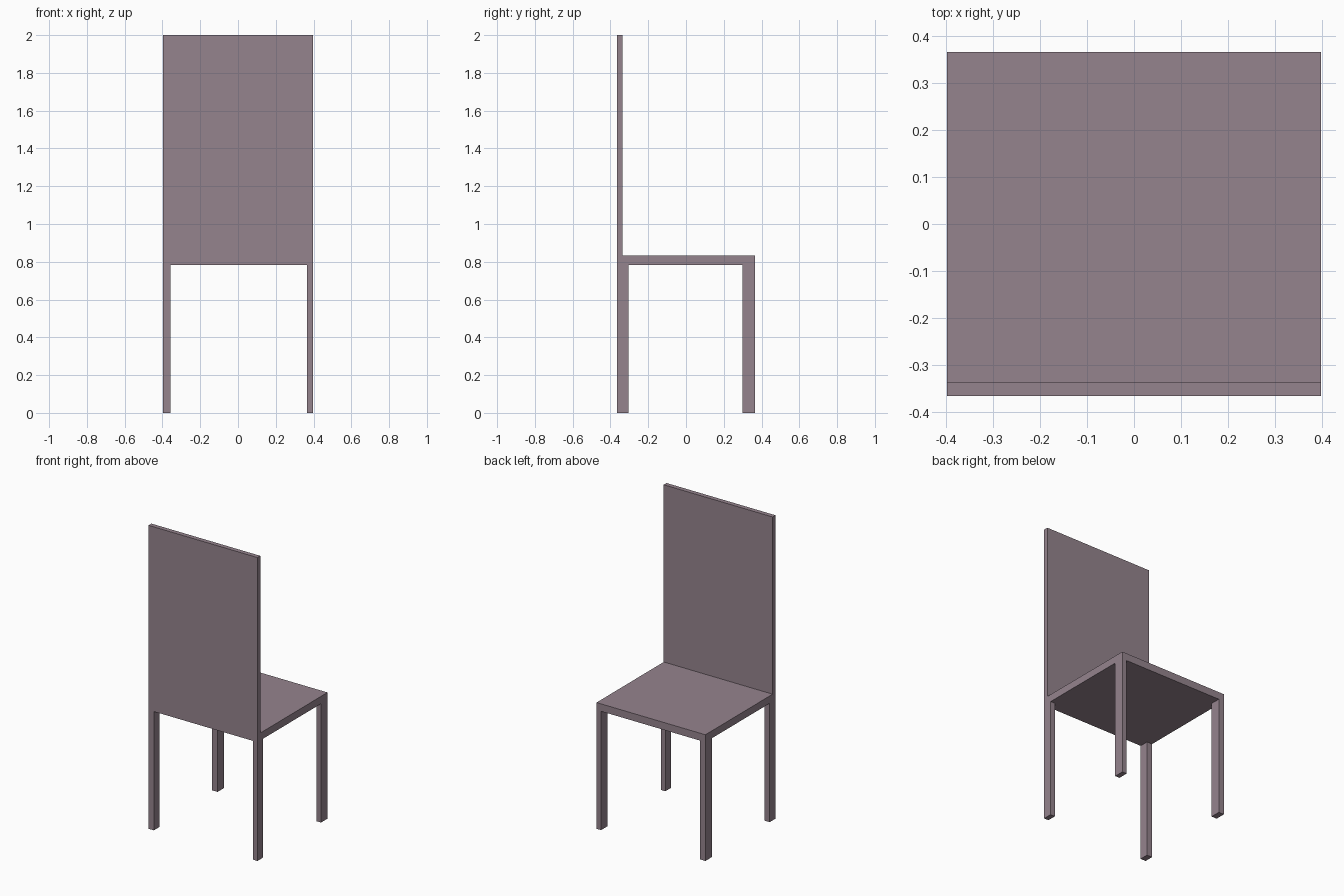
import bpy
import bmesh
from mathutils import Vector

if "Cube" in bpy.data.objects:
    bpy.data.objects.remove(bpy.data.objects["Cube"])

mat = bpy.data.materials.new("mauve_paint")
mat.diffuse_color = (0.30, 0.23, 0.27, 1.0)
mat.use_nodes = True
mat.node_tree.nodes["Principled BSDF"].inputs["Base Color"].default_value = mat.diffuse_color


def box(name, lo, hi):
    """Axis-aligned box between two corners."""
    lo, hi = Vector(lo), Vector(hi)
    bm = bmesh.new()
    bmesh.ops.create_cube(bm, size=1)
    bmesh.ops.scale(bm, vec=hi - lo, verts=bm.verts)
    bmesh.ops.translate(bm, vec=(lo + hi) / 2, verts=bm.verts)
    mesh = bpy.data.meshes.new(name)
    bm.to_mesh(mesh)
    bm.free()
    mesh.materials.append(mat)
    obj = bpy.data.objects.new(name, mesh)
    bpy.context.collection.objects.link(obj)
    return obj


X, Y = 0.397, 0.365            # half width and half depth
SEAT_BOTTOM, SEAT_TOP = 0.783, 0.832
BACK_INNER = -0.335            # inner face of the backrest

# Seat slab butts against the tall backrest panel
box("seat", (-X, BACK_INNER, SEAT_BOTTOM), (X, Y, SEAT_TOP))
box("backrest", (-X, -Y, SEAT_BOTTOM), (X, BACK_INNER, 2.0))

# Legs flush with the outer corners; the right pair is slightly thinner
for side, x0, x1 in (("left", -X, -0.358), ("right", 0.364, X)):
    for end, y0, y1 in (("backrest_side", -Y, -0.305), ("seat_side", 0.298, Y)):
        box(f"{side}_{end}_leg", (x0, y0, 0), (x1, y1, SEAT_BOTTOM))
